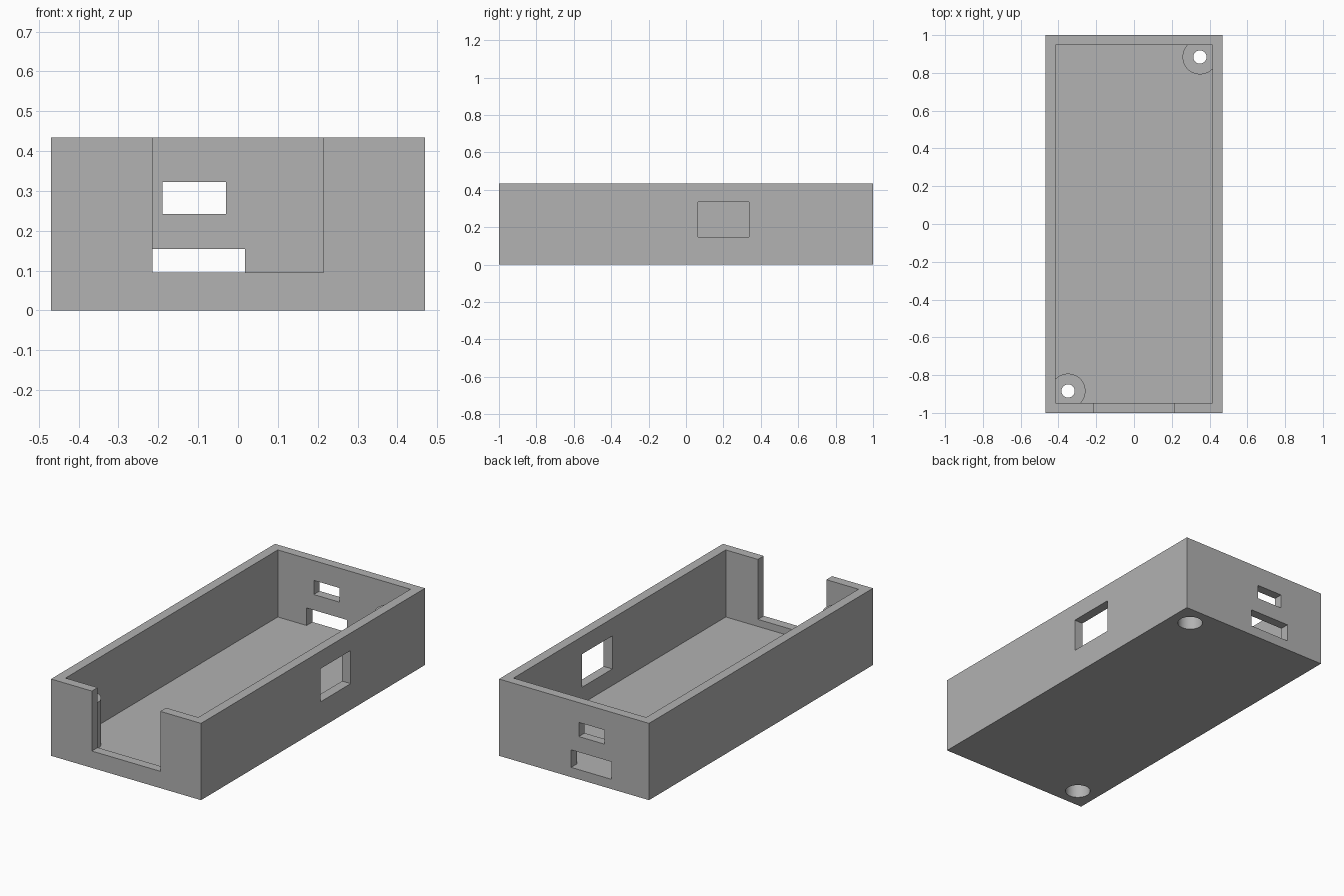
import bpy

cube = bpy.data.objects.get("Cube")
if cube:
    bpy.data.objects.remove(cube, do_unlink=True)

# Main dimensions
HX, HY, HEIGHT = 0.469, 1.0, 0.434     # outer half sizes and height
IX, IY, FLOOR = 0.415, 0.948, 0.055    # cavity half sizes and floor level
BOSS_X, BOSS_Y, BOSS_TOP = 0.349, 0.884, 0.315
OVER = 0.1                             # how far cutters overshoot

grey = bpy.data.materials.new("plain grey")
grey.use_nodes = True
colour = (0.445, 0.445, 0.445, 1)
grey.diffuse_color = colour
grey.node_tree.nodes["Principled BSDF"].inputs["Base Color"].default_value = colour


def box(name, low, high):
    """Axis-aligned box between two corners."""
    centre = [(a + b) / 2 for a, b in zip(low, high)]
    bpy.ops.mesh.primitive_cube_add(size=1, location=centre)
    ob = bpy.context.object
    ob.name = name
    ob.scale = [b - a for a, b in zip(low, high)]
    bpy.ops.object.transform_apply(location=True, rotation=True, scale=True)
    ob.data.materials.append(grey)
    return ob


def post(name, x, y, radius, low, high):
    """Upright cylinder between two heights."""
    bpy.ops.mesh.primitive_cylinder_add(
        vertices=64, radius=radius, depth=high - low, location=(x, y, (low + high) / 2))
    ob = bpy.context.object
    ob.name = name
    bpy.ops.object.transform_apply(location=True, rotation=True, scale=True)
    ob.data.materials.append(grey)
    return ob


def combine(target, tool, operation):
    """Apply a boolean and remove the tool object."""
    mod = target.modifiers.new(operation.lower(), "BOOLEAN")
    mod.operation = operation
    mod.solver = "EXACT"
    mod.object = tool
    bpy.context.view_layer.objects.active = target
    bpy.ops.object.modifier_apply(modifier=mod.name)
    bpy.data.objects.remove(tool, do_unlink=True)


# Open tray
tray = box("case_tray", (-HX, -HY, 0), (HX, HY, HEIGHT))
combine(tray, box("cavity", (-IX, -IY, FLOOR), (IX, IY, HEIGHT + OVER)), "DIFFERENCE")

# Screw bosses in two opposite corners, with a screw hole and a head recess below
for side in (-1, 1):
    x, y = side * BOSS_X, side * BOSS_Y
    combine(tray, post("boss", x, y, 0.092, FLOOR / 2, BOSS_TOP), "UNION")
    combine(tray, post("head_recess", x, y, 0.066, -OVER, 0.25), "DIFFERENCE")
    combine(tray, post("screw_hole", x, y, 0.035, 0.2, HEIGHT), "DIFFERENCE")

# Front notch, back slots and side window
openings = {
    "front_notch": ((-0.214, -HY - OVER, 0.095), (0.214, -IY + 0.01, HEIGHT + OVER)),
    "back_upper_slot": ((-0.19, IY - 0.01, 0.242), (-0.03, HY + OVER, 0.322)),
    "back_lower_slot": ((-0.235, IY - 0.01, FLOOR), (0.018, HY + OVER, 0.154)),
    "side_window": ((IX - 0.01, 0.065, 0.148), (HX + OVER, 0.337, 0.335)),
}
for name, (low, high) in openings.items():
    combine(tray, box(name, low, high), "DIFFERENCE")

# Smooth round walls, crisp edges
bpy.ops.object.select_all(action="DESELECT")
tray.select_set(True)
bpy.context.view_layer.objects.active = tray
bpy.ops.object.shade_smooth_by_angle()
